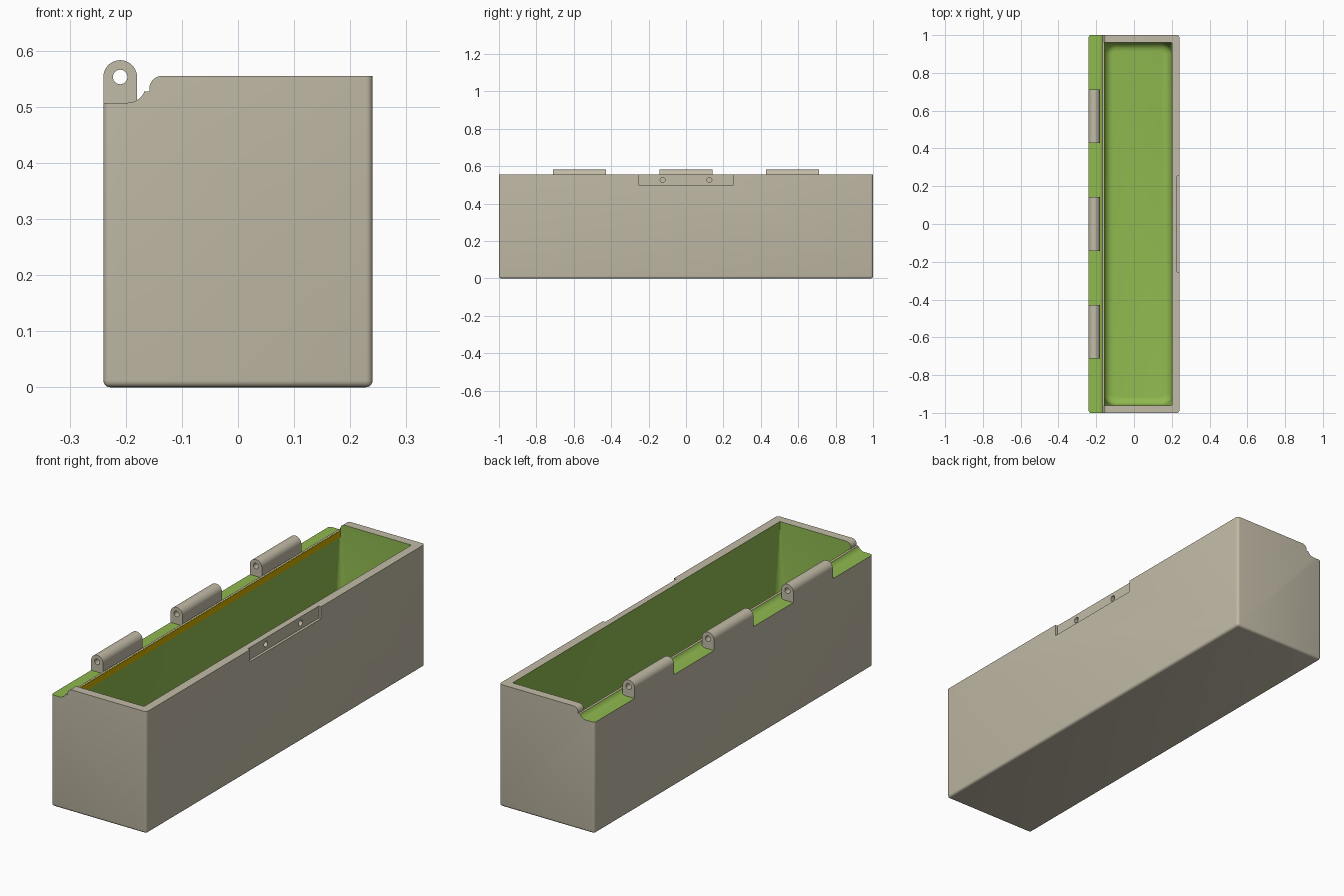
import bpy, bmesh, math
from mathutils import Vector, Matrix

if "Cube" in bpy.data.objects:
    bpy.data.objects.remove(bpy.data.objects["Cube"])


def material(name, rgb):
    m = bpy.data.materials.new(name)
    lin = [(c / 255 / 12.92) if c < 10 else ((c / 255 + 0.055) / 1.055) ** 2.4 for c in rgb]
    m.diffuse_color = (*lin, 1)
    m.use_nodes = True
    m.node_tree.nodes["Principled BSDF"].inputs["Base Color"].default_value = m.diffuse_color
    return m


MATS = [material("stone_beige", (194, 187, 167)),
        material("leaf_green", (143, 185, 79)),
        material("olive_gold", (205, 173, 0))]


def make(name, bm, mat=0):
    bmesh.ops.recalc_face_normals(bm, faces=bm.faces[:])
    for f in bm.faces:
        f.material_index = mat
    me = bpy.data.meshes.new(name)
    bm.to_mesh(me)
    bm.free()
    for m in MATS:
        me.materials.append(m)
    ob = bpy.data.objects.new(name, me)
    bpy.context.collection.objects.link(ob)
    return ob


def prism(points, y0, y1):
    """Extrude an x-z profile along y."""
    bm = bmesh.new()
    a = [bm.verts.new((x, y0, z)) for x, z in points]
    f = bm.faces.new(a)
    ext = bmesh.ops.extrude_face_region(bm, geom=[f])
    moved = [v for v in ext["geom"] if isinstance(v, bmesh.types.BMVert)]
    bmesh.ops.translate(bm, verts=moved, vec=(0, y1 - y0, 0))
    return bm


def box(x0, x1, y0, y1, z0, z1):
    return prism([(x0, z0), (x1, z0), (x1, z1), (x0, z1)], y0, y1)


def cylinder(radius, depth, axis, centre):
    bm = bmesh.new()
    rot = Vector((0, 0, 1)).rotation_difference(Vector(axis)).to_matrix().to_4x4()
    bmesh.ops.create_cone(bm, cap_ends=True, segments=24, radius1=radius, radius2=radius,
                          depth=depth, matrix=Matrix.Translation(centre) @ rot)
    return bm


def arc(cx, cz, r, a0, a1, n):
    return [(cx + r * math.cos(math.radians(a0 + (a1 - a0) * i / n)),
             cz + r * math.sin(math.radians(a0 + (a1 - a0) * i / n))) for i in range(n + 1)]


def cut(ob, cutter):
    mod = ob.modifiers.new("cut", 'BOOLEAN')
    mod.operation, mod.solver, mod.object = 'DIFFERENCE', 'EXACT', cutter
    bpy.context.view_layer.objects.active = ob
    bpy.ops.object.modifier_apply(modifier=mod.name)
    bpy.data.objects.remove(cutter)


def smooth(ob):
    bpy.ops.object.select_all(action='DESELECT')
    ob.select_set(True)
    bpy.context.view_layer.objects.active = ob
    bpy.ops.object.shade_smooth_by_angle(angle=math.radians(32))


# Box body: end profile with the hinge ledge at upper left, rounded outer edges
profile = [(-0.24, 0), (0.24, 0), (0.24, 0.555)]
profile += arc(-0.135, 0.532, 0.023, 90, 180, 8)
profile += [(-0.158, 0.527), (-0.167, 0.527)]
profile += arc(-0.197, 0.540, 0.033, -23, -90, 7)
profile += [(-0.24, 0.507)]
bm = prism(profile, -1, 1)
outer = []
for e in bm.edges:
    a, b = e.verts[0].co, e.verts[1].co
    side = abs(abs(a.x) - 0.24) < 1e-4 and abs(a.x - b.x) < 1e-4 and abs(a.y - b.y) < 1e-4
    if side or (a.z < 1e-4 and b.z < 1e-4):
        outer.append(e)
bmesh.ops.bevel(bm, geom=outer, offset=0.012, segments=4, profile=0.5, affect='EDGES')
body = make("box_body", bm)

# Cavity: square at the rim, rounded corners growing downwards, filleted floor
X0, X1, Y1, FLOOR, R = -0.158, 0.20, 0.96, 0.04, 0.045


def ring(bm, z, inset, r):
    verts = []
    corners = [(X1, Y1, 0), (X0, Y1, 90), (X0, -Y1, 180), (X1, -Y1, 270)]
    for x, y, a in corners:
        cx = x - math.copysign(inset + r, x)
        cy = y - math.copysign(inset + r, y)
        verts += [bm.verts.new((px, py, z)) for px, py in arc(cx, cy, r, a, a + 90, 6)]
    return verts


bm = bmesh.new()
rings = [ring(bm, 0.6, 0, 0.002), ring(bm, 0.53, 0, 0.002)]
for i in range(7):
    t = math.radians(90 * i / 6)
    inset = R * (1 - math.cos(t))
    rings.append(ring(bm, FLOOR + R * (1 - math.sin(t)), inset, 0.06 - inset))
for a, b in zip(rings, rings[1:]):
    for i in range(len(a)):
        j = (i + 1) % len(a)
        bm.faces.new((a[i], a[j], b[j], b[i]))
bm.faces.new(rings[0])
bm.faces.new(rings[-1])
cut(body, make("cavity_cutter", bm, 1))

# Latch recess with two blind screw holes
cut(body, make("recess_cutter", box(0.228, 0.3, -0.255, 0.255, 0.50, 0.6)))
for y in (-0.125, 0.125):
    cut(body, make("screw_cutter", cylinder(0.013, 0.04, (1, 0, 0), (0.232, y, 0.527))))

# Green paint on the hinge ledge
for f in body.data.polygons:
    if f.center.x < -0.167 and f.normal.z > 0.1 and f.center.z > 0.5:
        f.material_index = 1
smooth(body)

# Gold seal strip along the inner hinge wall
make("seal_strip", box(-0.159, -0.155, -0.958, 0.958, 0.497, 0.5265), 2)

# Three hinge knuckles with a pin hole
for i, y in enumerate((-0.57, 0, 0.57)):
    shape = [(-0.24, 0.505), (-0.18, 0.505)] + arc(-0.21, 0.553, 0.03, 0, 180, 20)
    knuckle = make(f"hinge_knuckle_{i + 1}", prism(shape, y - 0.142, y + 0.142))
    cut(knuckle, make("pin_cutter", cylinder(0.013, 0.4, (0, 1, 0), (-0.21, y, 0.553))))
    smooth(knuckle)
